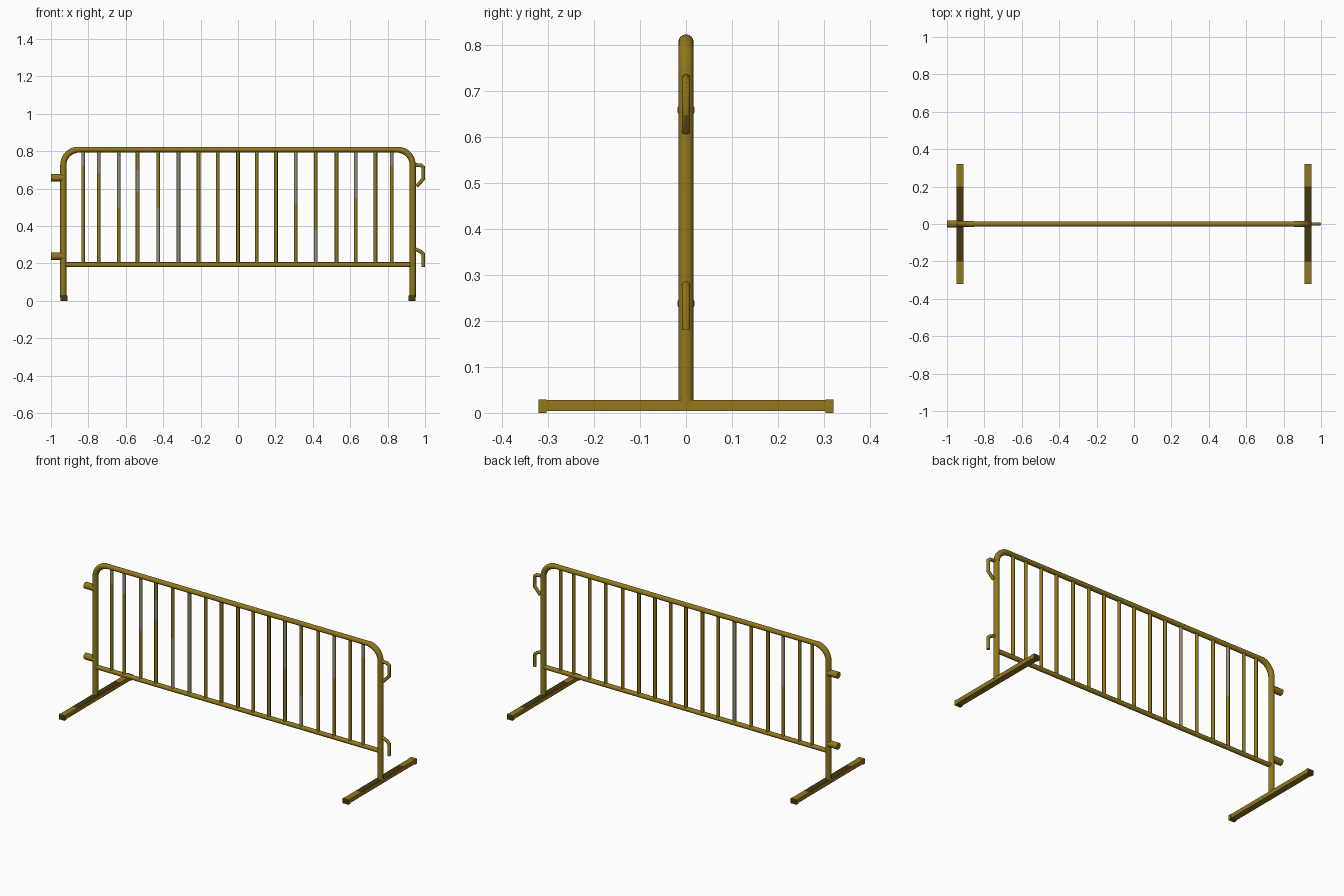
import bpy, bmesh, math
from mathutils import Vector

cube = bpy.data.objects.get("Cube")
if cube:
    bpy.data.objects.remove(cube, do_unlink=True)


def material(name, rgb, rough=0.6):
    m = bpy.data.materials.new(name)
    m.use_nodes = True
    m.diffuse_color = (*rgb, 1)
    node = m.node_tree.nodes["Principled BSDF"]
    node.inputs["Base Color"].default_value = (*rgb, 1)
    node.inputs["Roughness"].default_value = rough
    return m


OLIVE = material("olive_gold_paint", (0.285, 0.19, 0.012))
GREY = material("worn_grey", (0.32, 0.27, 0.2))
DARK = material("dark_brown_grime", (0.06, 0.04, 0.004))


def add_mesh(name, bm, mats, smooth=True):
    mesh = bpy.data.meshes.new(name)
    bmesh.ops.recalc_face_normals(bm, faces=bm.faces)
    bm.to_mesh(mesh)
    bm.free()
    for m in mats:
        mesh.materials.append(m)
    obj = bpy.data.objects.new(name, mesh)
    bpy.context.collection.objects.link(obj)
    if smooth:
        bpy.ops.object.select_all(action="DESELECT")
        obj.select_set(True)
        bpy.context.view_layer.objects.active = obj
        bpy.ops.object.shade_smooth_by_angle(angle=math.radians(40))
    return obj


def tube(name, path, radius, sides=12, mats=(OLIVE,)):
    """Sweep a round section along a path lying in the XZ plane."""
    pts = [Vector((x, 0, z)) for x, z in path]
    bm = bmesh.new()
    rings = []
    for i, p in enumerate(pts):
        a = (p - pts[i - 1]).normalized() if i else None
        b = (pts[i + 1] - p).normalized() if i < len(pts) - 1 else None
        along = ((a or b) + (b or a)).normalized()
        across = Vector((0, 1, 0)).cross(along)
        miter = 1 / max(0.5, along.dot(a or b))
        ring = []
        for k in range(sides):
            t = math.tau * k / sides
            ring.append(bm.verts.new(p + across * (radius * miter * math.cos(t))
                                     + Vector((0, radius * math.sin(t), 0))))
        rings.append(ring)
    for r, s in zip(rings, rings[1:]):
        for k in range(sides):
            n = (k + 1) % sides
            bm.faces.new((r[k], r[n], s[n], s[k]))
    bm.faces.new(rings[0])
    bm.faces.new(rings[-1])
    return add_mesh(name, bm, mats)


def box(bm, lo, hi):
    verts = bmesh.ops.create_cube(bm, size=1)["verts"]
    for v in verts:
        v.co = Vector([l + (c + 0.5) * (h - l) for l, h, c in zip(lo, hi, v.co)])


POST_X, TOP_Z, RAIL_Z, BEND = 0.934, 0.808, 0.193, 0.082

# Bent outer frame: two posts and the top rail in one tube
half = [(POST_X, 0.02)]
for i in range(9):
    t = math.pi / 2 * i / 8
    half.append((POST_X - BEND + BEND * math.cos(t), TOP_Z - BEND + BEND * math.sin(t)))
frame = tube("outer_frame", half + [(-x, z) for x, z in reversed(half)], 0.0165, 16)
for v in frame.data.vertices:  # the top rail is slightly thinner than the posts
    if abs(v.co.x) < POST_X - BEND + 0.004 and v.co.z > TOP_Z - 0.02:
        v.co.y *= 0.85
        v.co.z = TOP_Z + (v.co.z - TOP_Z) * 0.85

tube("bottom_rail", [(-POST_X, RAIL_Z), (POST_X, RAIL_Z)], 0.013, 12)

# Upright bars; worn spans are (low, high, worn all the way round)
BARS = [-0.828, -0.745, -0.638, -0.537, -0.427, -0.318, -0.211, -0.108, 0,
        0.101, 0.203, 0.308, 0.415, 0.527, 0.63, 0.735, 0.822]
WORN = {0: (0.72, 0.79, False), 1: (0.68, 0.79, False), 2: (0.5, 0.79, True),
        3: (0.58, 0.7, False), 4: (0.2, 0.5, False), 5: (0.2, 0.79, True),
        11: (0.52, 0.79, False), 12: (0.2, 0.38, False), 14: (0.55, 0.79, False),
        16: (0.72, 0.79, False)}
for i, x in enumerate(BARS):
    lo, hi, all_round = WORN.get(i, (0.4, 0.6, False))
    bar = tube(f"upright_bar_{i + 1}", [(x, z) for z in (RAIL_Z, lo, hi, TOP_Z)],
               0.0098, 10, (OLIVE, GREY))
    if i in WORN:
        for f in bar.data.polygons:
            if lo < f.center.z < hi and (all_round or f.normal.y < 0.1):
                f.material_index = 1

# Coupling sockets on the right post
for name, z in (("upper", 0.658), ("lower", 0.238)):
    tube(f"{name}_socket", [(-1, z), (-POST_X, z)], 0.019, 14)

# Coupling hooks on the left post
tube("upper_hook", [(POST_X, 0.728), (0.978, 0.724), (0.99, 0.714),
                    (0.99, 0.65), (0.954, 0.612)], 0.0095, 10)
tube("lower_hook", [(POST_X, 0.282), (0.978, 0.263), (0.99, 0.25),
                    (0.99, 0.18)], 0.0095, 10)

# Flat feet with grimy tops, and slim dark-ended caps
for name, s in (("left", 1), ("right", -1)):
    c = s * (POST_X - 0.004)
    bm = bmesh.new()
    box(bm, (c - 0.018, -0.312, 0.004), (c + 0.018, 0.312, 0.028))
    for y in (-0.2, 0.2):
        bmesh.ops.bisect_plane(bm, geom=bm.verts[:] + bm.edges[:] + bm.faces[:],
                               plane_co=(0, y, 0), plane_no=(0, 1, 0))
    bmesh.ops.recalc_face_normals(bm, faces=bm.faces)
    for f in bm.faces:
        if f.normal.z > 0.9 and abs(f.calc_center_median().y) < 0.2:
            f.material_index = 1
    add_mesh(f"{name}_foot", bm, (OLIVE, DARK), smooth=False)

    bm = bmesh.new()
    for e in (-1, 1):
        box(bm, (c - 0.019, e * 0.312 - 0.009, 0), (c + 0.019, e * 0.312 + 0.009, 0.029))
    bmesh.ops.recalc_face_normals(bm, faces=bm.faces)
    for f in bm.faces:
        if abs(f.normal.y) > 0.9:
            f.material_index = 1
    add_mesh(f"{name}_foot_caps", bm, (OLIVE, DARK), smooth=False)
